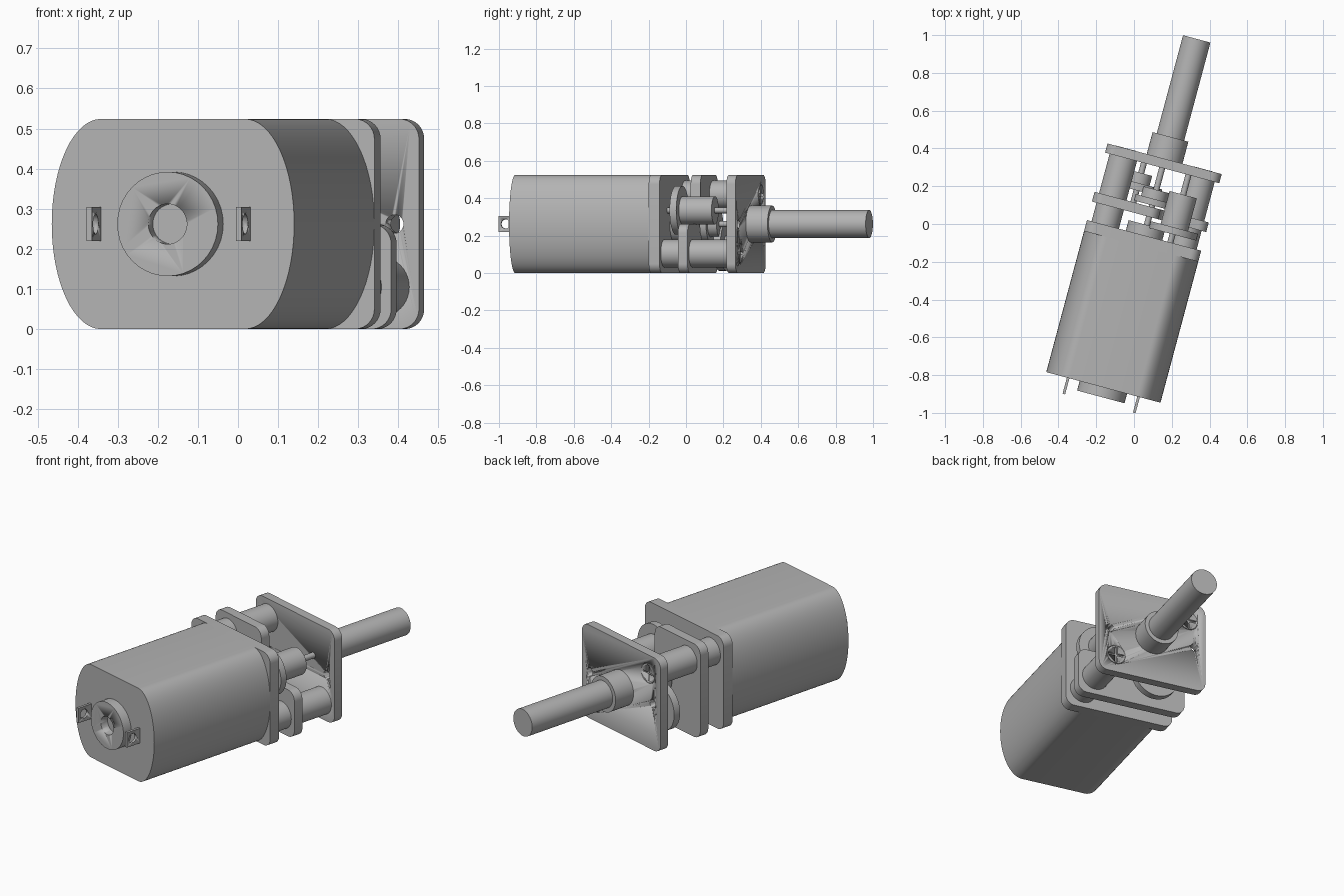
import bpy, bmesh, math
from mathutils import Matrix, Vector

if "Cube" in bpy.data.objects:
    bpy.data.objects.remove(bpy.data.objects["Cube"])

H = 0.262                       # half height, also the axis height
W = 0.313                       # half width
FRAME = Matrix.Translation((0.065, -0.017, H)) @ Matrix.Rotation(math.radians(-15), 4, 'Z')

metal = bpy.data.materials.new("grey metal")
metal.diffuse_color = (0.45, 0.45, 0.45, 1)
metal.use_nodes = True
metal.node_tree.nodes["Principled BSDF"].inputs["Base Color"].default_value = metal.diffuse_color


def prism(name, pts, v0, v1, turn=None):
    """Extrude a closed (u, z) profile along the motor axis from v0 to v1."""
    bm = bmesh.new()
    a = [bm.verts.new((u, v0, z)) for u, z in pts]
    b = [bm.verts.new((u, v1, z)) for u, z in pts]
    bm.faces.new(a)
    bm.faces.new(b[::-1])
    n = len(pts)
    for i in range(n):
        j = (i + 1) % n
        bm.faces.new((a[i], b[i], b[j], a[j]))
    if turn:
        bm.transform(turn)
    bmesh.ops.recalc_face_normals(bm, faces=bm.faces)
    mesh = bpy.data.meshes.new(name)
    bm.to_mesh(mesh)
    bm.free()
    ob = bpy.data.objects.new(name, mesh)
    bpy.context.collection.objects.link(ob)
    mesh.materials.append(metal)
    ob.matrix_world = FRAME
    bpy.ops.object.select_all(action='DESELECT')
    ob.select_set(True)
    bpy.context.view_layer.objects.active = ob
    bpy.ops.object.shade_smooth_by_angle(angle=math.radians(30))
    return ob


def circle(u, z, r, n=40):
    return [(u + r * math.cos(2 * math.pi * i / n), z + r * math.sin(2 * math.pi * i / n)) for i in range(n)]


def cyl(name, u, z, r, v0, v1):
    return prism(name, circle(u, z, r), v0, v1)


def box(u0, u1, z0, z1):
    return [(u0, z0), (u1, z0), (u1, z1), (u0, z1)]


def rounded(corners, r=0.05, steps=8):
    """Round every right-angled corner of a polygon."""
    out = []
    for i, c in enumerate(corners):
        p = Vector(c)
        d0 = (Vector(corners[i - 1]) - p).normalized()
        d1 = (Vector(corners[(i + 1) % len(corners)]) - p).normalized()
        centre = p + (d0 + d1) * r
        for k in range(steps + 1):
            t = k / steps * math.pi / 2
            out.append(tuple(centre - d1 * r * math.cos(t) - d0 * r * math.sin(t)))
    return out


def cut(ob, cutters):
    for c in cutters:
        c.hide_render = True
        c.hide_viewport = True
        m = ob.modifiers.new("cut", 'BOOLEAN')
        m.operation = 'DIFFERENCE'
        m.solver = 'EXACT'
        m.object = c


# Motor can: flat top and bottom with bulging sides
side = [(0.186 + 0.127 * math.cos(t), H * math.sin(t))
        for t in [math.pi * (i / 32 - 0.5) for i in range(33)]]
prism("motor_can", side + [(-u, -z) for u, z in side], -0.878, -0.105)

# Rear bearing boss with blind hole
boss = cyl("rear_boss", 0, 0, 0.13, -0.93, -0.876)
cut(boss, [cyl("rear_boss_cutter", 0, 0, 0.05, -0.95, -0.885)])

# Solder terminals with eyelets
for s in (-1, 1):
    tab = prism("terminal", box(0.193 * s - 0.007, 0.193 * s + 0.007, -0.042, 0.042), -0.966, -0.876)
    spin = Matrix.Translation((0.193 * s, -0.928, 0)) @ Matrix.Rotation(math.pi / 2, 4, 'Z')
    cut(tab, [prism("terminal_cutter", circle(0, 0, 0.025, 24), -0.05, 0.05, spin)])

# Gearbox plates
square = rounded(box(-W, W, -H, H))
prism("motor_plate", square, -0.105, -0.045)
notched = [(-W, -H), (W, -H), (W, 0), (0.05, 0), (0.05, H), (-W, H)]
prism("middle_plate", rounded(notched), 0.057, 0.11)
front = prism("output_plate", square, 0.325, 0.375)
cut(front, [cyl("plate_hole_cutter", 0.25 * s, 0, 0.023, 0.3, 0.4) for s in (-1, 1)])

# Spacer posts and cross-head screws at opposite corners
for s in (-1, 1):
    u, z = 0.213 * s, -0.157 * s
    cyl("rear_spacer", u, z, 0.075, -0.047, 0.059)
    cyl("front_spacer", u, z, 0.075, 0.108, 0.327)
    cyl_cut = cyl("screw_seat_cutter", u, z, 0.056, 0.36, 0.4)
    cut(front, [cyl_cut])
    head = cyl("screw_head", u, z, 0.053, 0.35, 0.376)
    cut(head, [prism("screw_slot_cutter", box(u - a, u + a, z - b, z + b), 0.364, 0.39)
               for a, b in ((0.046, 0.007), (0.007, 0.046))])

# Motor pinion, then the reduction gears on their pins
cyl("motor_pinion", 0, 0, 0.1, -0.046, 0.012)
cyl("side_gear", 0.144, 0.073, 0.13, 0.0, 0.037)
cyl("side_pinion", 0.144, 0.073, 0.075, 0.035, 0.217)
cyl("side_pin", 0.144, 0.073, 0.016, -0.05, 0.327)
cyl("centre_gear", 0, 0, 0.1, 0.12, 0.155)
cyl("centre_pinion", 0, 0, 0.07, 0.15, 0.205)
cyl("centre_pin", 0, 0, 0.016, 0.01, 0.327)
cyl("lower_gear", -0.1, -0.12, 0.13, 0.175, 0.215)
cyl("lower_pinion", -0.1, -0.12, 0.06, 0.21, 0.27)
cyl("lower_pin", -0.1, -0.12, 0.016, 0.1, 0.327)

# Output bearing and shaft
cyl("output_bearing", 0, 0, 0.098, 0.373, 0.495)
cyl("output_shaft", 0, 0, 0.075, 0.49, 1.032)
